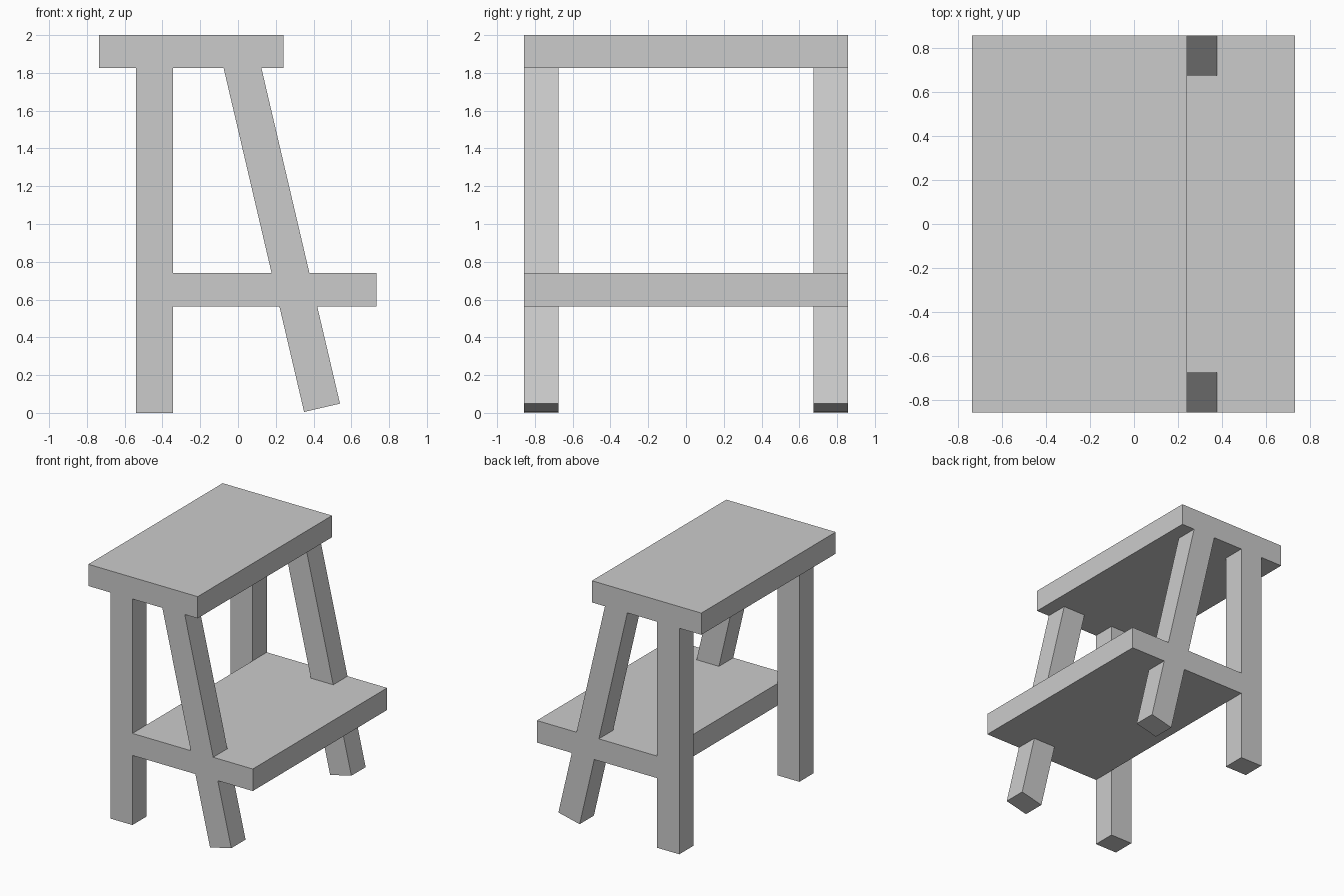
import bpy, bmesh

if "Cube" in bpy.data.objects:
    bpy.data.objects.remove(bpy.data.objects["Cube"])

HALF = 0.857   # half width of the stool
INNER = 0.675  # inner face of the legs


def prism(name, profile, y0, y1):
    """Extrude an x-z profile from y0 to y1."""
    bm = bmesh.new()
    face = bm.faces.new([bm.verts.new((x, y0, z)) for x, z in profile])
    ext = bmesh.ops.extrude_face_region(bm, geom=[face])
    moved = [g for g in ext["geom"] if isinstance(g, bmesh.types.BMVert)]
    bmesh.ops.translate(bm, verts=moved, vec=(0, y1 - y0, 0))
    bmesh.ops.recalc_face_normals(bm, faces=bm.faces)
    mesh = bpy.data.meshes.new(name)
    bm.to_mesh(mesh)
    bm.free()
    obj = bpy.data.objects.new(name, mesh)
    bpy.context.collection.objects.link(obj)
    return obj


def rect(x0, x1, z0, z1):
    return [(x0, z0), (x1, z0), (x1, z1), (x0, z1)]


# Top seat and lower step
prism("seat", rect(-0.737, 0.24, 1.825, 2.0), -HALF, HALF)
prism("step", rect(-0.343, 0.732, 0.562, 0.74), -HALF, HALF)

# Upright legs and slanted legs with square-cut feet, one pair per side
slanted = [(0.35, 0.005), (0.54, 0.049), (0.124, 1.825), (-0.076, 1.825)]
for side, y0, y1 in (("near", -HALF, -INNER), ("far", INNER, HALF)):
    prism("upright_leg_" + side, rect(-0.54, -0.343, 0.0, 1.825), y0, y1)
    prism("slanted_leg_" + side, slanted, y0, y1)
